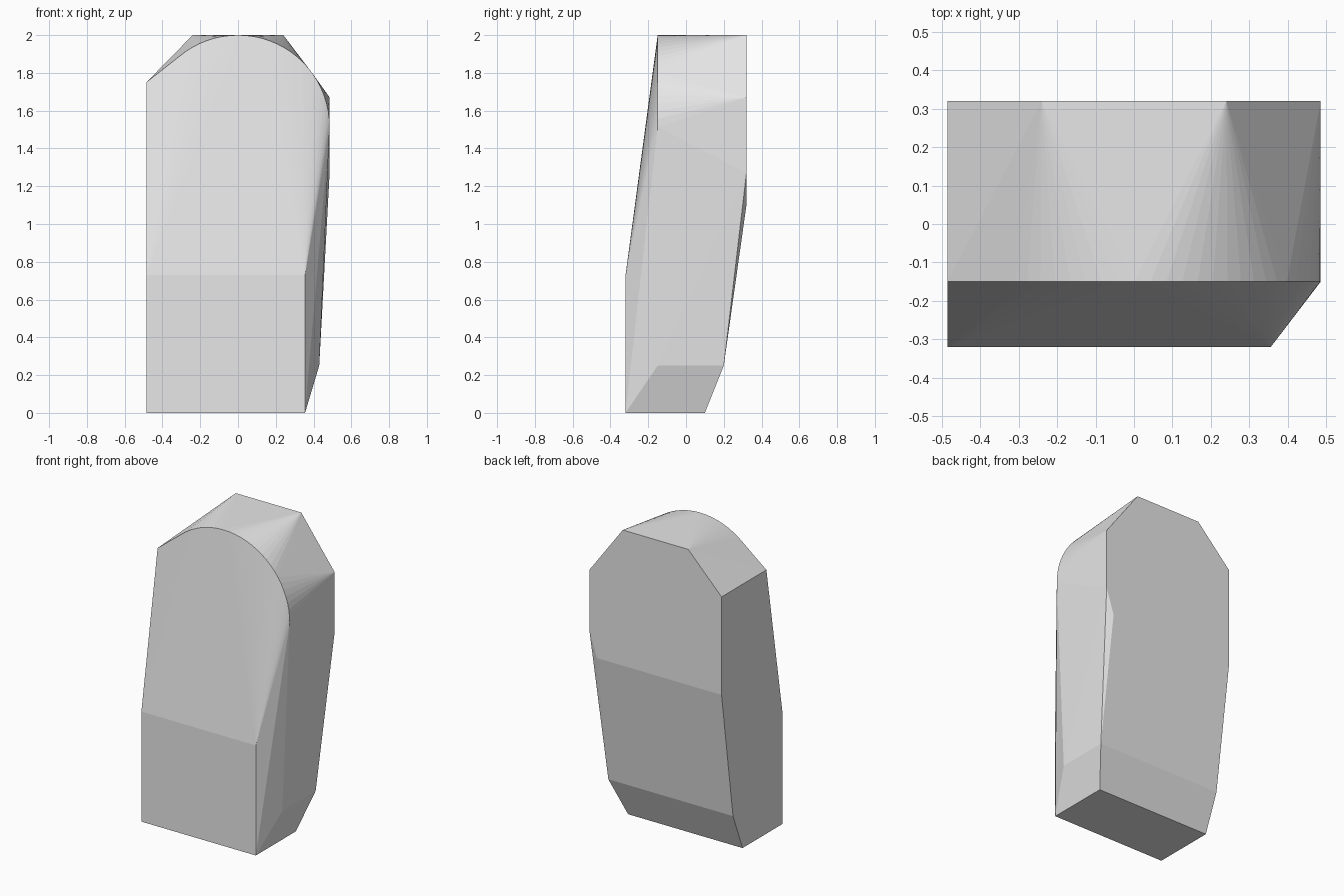
import bpy
import bmesh
from math import sin, cos, pi

cube = bpy.data.objects.get("Cube")
if cube:
    bpy.data.objects.remove(cube, do_unlink=True)

# Main dimensions
SIDE = 0.485      # half width
FRONT = -0.32
BACK = 0.32
ARCH_Y = -0.15    # plane of the rounded top edge
FOOT_X = 0.355    # narrowed right edge at the foot
WAIST_X = 0.43    # right edge just above the foot
SPRING = 2 - SIDE # height where the arch starts
STEPS = 36

points = []

# Foot and upright lower front
for x in (-SIDE, FOOT_X):
    points += [(x, FRONT, 0), (x, 0.1, 0), (x, FRONT, 0.73)]

# Step above the foot, and the lower edge of the back
for x in (-SIDE, WAIST_X):
    points += [(x, 0.2, 0.25), (x, BACK, 1.1)]
points.append((WAIST_X, ARCH_Y, 0.25))

# Back panel with chamfered top corners
points += [(x, BACK, z) for x, z in
           ((-SIDE, 1.75), (-0.24, 2), (0.24, 2), (SIDE, 1.67), (SIDE, 1.27))]

# Rounded front edge of the top, with a square shoulder on one side
points.append((-SIDE, ARCH_Y, 1.75))
for i in range(STEPS + 1):
    a = pi * i / STEPS
    points.append((SIDE * cos(a), ARCH_Y, SPRING + SIDE * sin(a)))

# Wrap one faceted solid around the profile points
bm = bmesh.new()
for p in points:
    bm.verts.new(p)
hull = bmesh.ops.convex_hull(bm, input=bm.verts[:])
unused = {g for g in hull["geom_interior"] + hull["geom_unused"]
          if isinstance(g, bmesh.types.BMVert)}
bmesh.ops.delete(bm, geom=list(unused), context='VERTS')
bmesh.ops.dissolve_limit(bm, angle_limit=0.002, verts=bm.verts[:], edges=bm.edges[:])
bmesh.ops.recalc_face_normals(bm, faces=bm.faces[:])
mesh = bpy.data.meshes.new("faceted_block")
bm.to_mesh(mesh)
bm.free()

block = bpy.data.objects.new("faceted_block", mesh)
bpy.context.collection.objects.link(block)

# Plain grey finish
grey = bpy.data.materials.new("light_grey")
grey.use_nodes = True
color = (0.8, 0.8, 0.8, 1)
grey.diffuse_color = color
for node in grey.node_tree.nodes:
    if node.type == 'BSDF_PRINCIPLED':
        node.inputs["Base Color"].default_value = color
mesh.materials.append(grey)
